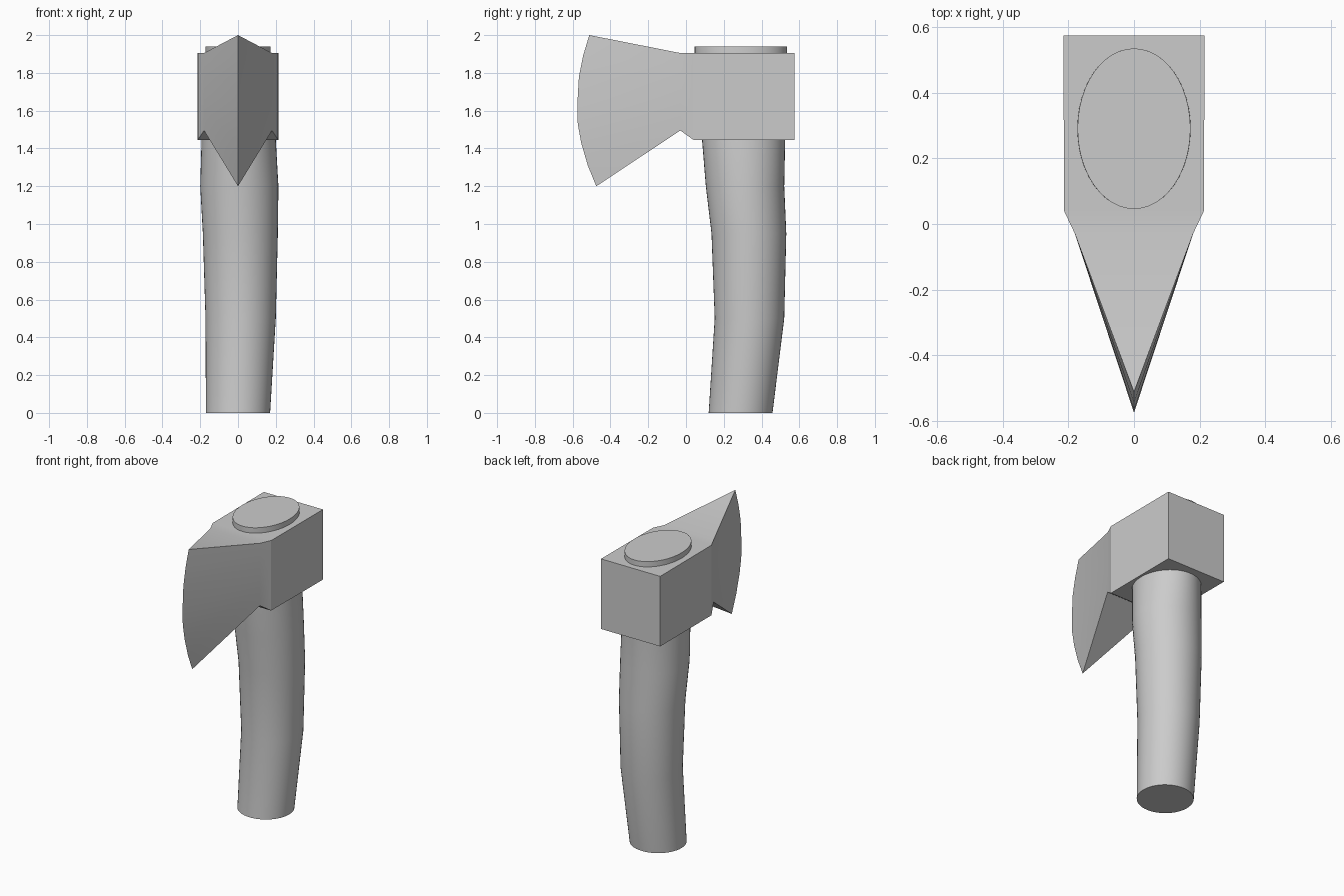
import bpy, bmesh, math

if "Cube" in bpy.data.objects:
    bpy.data.objects.remove(bpy.data.objects["Cube"])


def finish(name, bm, angle):
    bmesh.ops.remove_doubles(bm, verts=bm.verts, dist=1e-5)
    bmesh.ops.recalc_face_normals(bm, faces=bm.faces)
    mesh = bpy.data.meshes.new(name)
    bm.to_mesh(mesh)
    bm.free()
    obj = bpy.data.objects.new(name, mesh)
    bpy.context.collection.objects.link(obj)
    bpy.ops.object.select_all(action='DESELECT')
    obj.select_set(True)
    bpy.context.view_layer.objects.active = obj
    bpy.ops.object.shade_smooth_by_angle(angle=math.radians(angle))
    return obj


# Handle: bent loft of oval sections (z, x_min, x_max, y_min, y_max)
SECTIONS = [(0.0, -0.17, 0.17, 0.12, 0.458),
            (0.5, -0.172, 0.20, 0.152, 0.52),
            (0.95, -0.186, 0.211, 0.135, 0.531),
            (1.2, -0.20, 0.214, 0.105, 0.52),
            (1.445, -0.193, 0.20, 0.085, 0.525),
            (1.88, -0.173, 0.173, 0.046, 0.535),
            (1.94, -0.172, 0.172, 0.046, 0.535)]
SIDES = 48
bm = bmesh.new()
rings = []
for z, x0, x1, y0, y1 in SECTIONS:
    ring = []
    for i in range(SIDES):
        a = 2 * math.pi * i / SIDES
        ring.append(bm.verts.new(((x0 + x1) / 2 + (x1 - x0) / 2 * math.cos(a),
                                  (y0 + y1) / 2 + (y1 - y0) / 2 * math.sin(a), z)))
    rings.append(ring)
for a, b in zip(rings, rings[1:]):
    for i in range(SIDES):
        j = (i + 1) % SIDES
        bm.faces.new((a[i], a[j], b[j], b[i]))
bm.faces.new(rings[0])
bm.faces.new(rings[-1])
finish("handle", bm, 30)

# Axe head: upright columns from the poll to the curved cutting edge
EDGE = [(-0.475, 1.2), (-0.52, 1.31), (-0.555, 1.43), (-0.573, 1.53),
        (-0.575, 1.64), (-0.567, 1.78), (-0.545, 1.89), (-0.512, 2.0)]
N = len(EDGE)


def column(half_width, y, z0, z1):
    return [(half_width, y, z0 + (z1 - z0) * i / (N - 1)) for i in range(N)]


stations = [column(0.215, 0.575, 1.445, 1.905),
            column(0.213, 0.04, 1.445, 1.905),
            column(0.18, -0.03, 1.495, 1.905),
            [(0.0, y, z) for y, z in EDGE]]
bm = bmesh.new()
right = [[bm.verts.new(p) for p in col] for col in stations[:3]]
left = [[bm.verts.new((-p[0], p[1], p[2])) for p in col] for col in stations[:3]]
edge = [bm.verts.new(p) for p in stations[3]]
right.append(edge)
left.append(edge)
for side in (right, left):
    for a, b in zip(side, side[1:]):
        for i in range(N - 1):
            bm.faces.new((a[i], a[i + 1], b[i + 1], b[i]))
# top and bottom faces
for k in (0, -1):
    for s in range(2):
        bm.faces.new((right[s][k], right[s + 1][k], left[s + 1][k], left[s][k]))
    bm.faces.new((right[2][k], edge[k], left[2][k]))
# flat poll
bm.faces.new(right[0] + left[0][::-1])
finish("axe_head", bm, 15)
